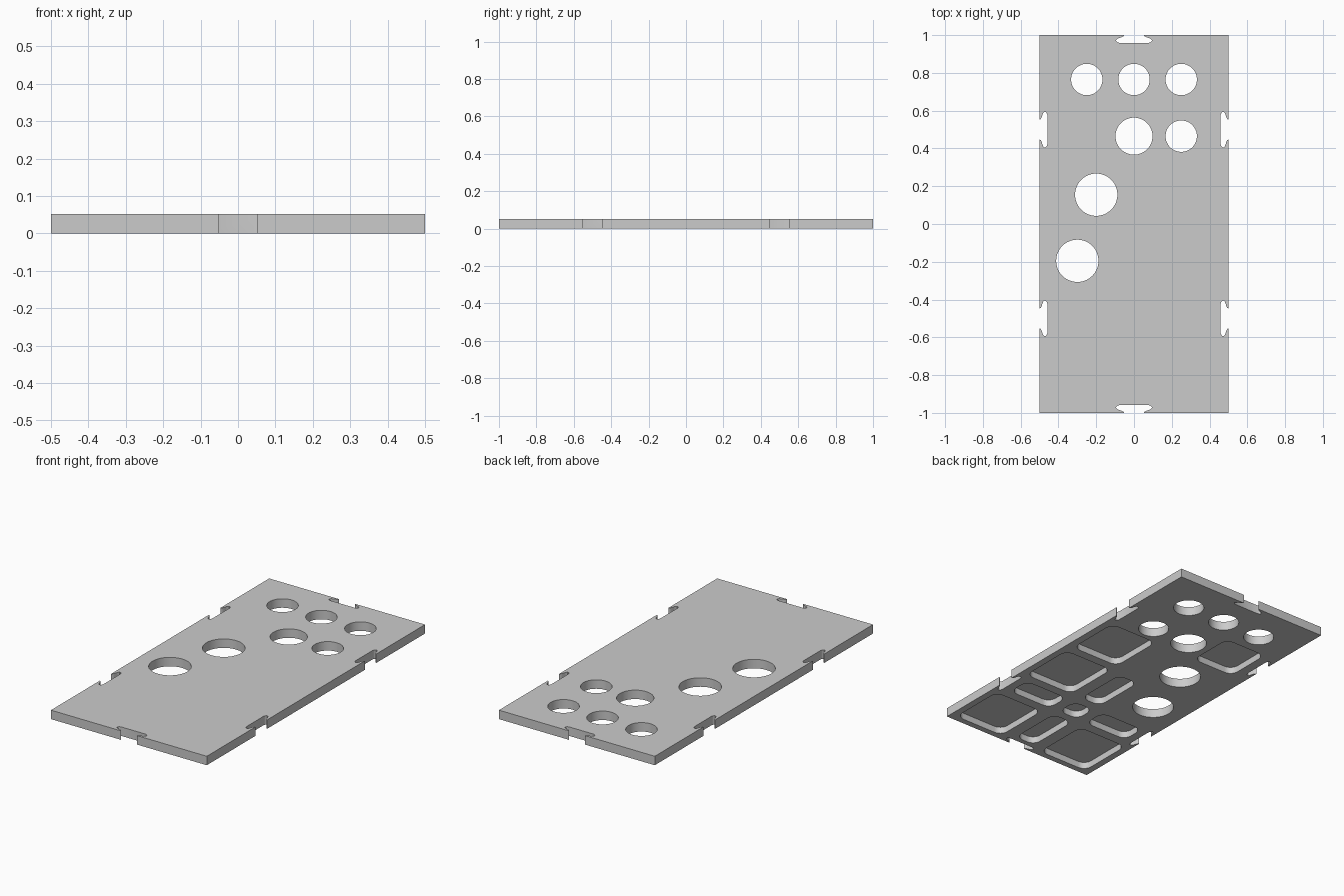
import bpy, bmesh, math
from mathutils import Matrix, Vector

cube = bpy.data.objects.get("Cube")
if cube:
    bpy.data.objects.remove(cube, do_unlink=True)

THICK = 0.052
POCKET = 0.038

grey = bpy.data.materials.new("light_grey")
grey.use_nodes = True
grey.diffuse_color = (0.6, 0.6, 0.6, 1)
grey.node_tree.nodes["Principled BSDF"].inputs["Base Color"].default_value = (0.6, 0.6, 0.6, 1)


def prism(bm, outline, z0, z1):
    """Extrude a closed 2D outline from z0 to z1."""
    face = bm.faces.new([bm.verts.new((x, y, z0)) for x, y in outline])
    new = bmesh.ops.extrude_face_region(bm, geom=[face])["geom"]
    verts = [v for v in new if isinstance(v, bmesh.types.BMVert)]
    bmesh.ops.translate(bm, verts=verts, vec=(0, 0, z1 - z0))


def rounded_rect(cx, cy, w, h, r, steps=8):
    pts = []
    for i, (sx, sy) in enumerate([(1, 1), (-1, 1), (-1, -1), (1, -1)]):
        for k in range(steps + 1):
            a = math.pi / 2 * (i + k / steps)
            pts.append((cx + sx * (w / 2 - r) + r * math.cos(a),
                        cy + sy * (h / 2 - r) + r * math.sin(a)))
    return pts


def circle(cx, cy, r, n=64):
    return [(cx + r * math.cos(2 * math.pi * k / n),
             cy + r * math.sin(2 * math.pi * k / n)) for k in range(n)]


def notch(cx, cy, angle):
    """Flared slot opening on an edge; its local +y points into the plate."""
    half = [(0.052, -0.02), (0.052, 0), (0.056, 0.006), (0.064, 0.011), (0.078, 0.015),
            (0.088, 0.019), (0.094, 0.025), (0.094, 0.031), (0.089, 0.037), (0.078, 0.041)]
    rot = Matrix.Rotation(angle, 2)
    pts = [rot @ Vector(p) for p in half + [(-x, y) for x, y in reversed(half)]]
    return [(p.x + cx, p.y + cy) for p in pts]


def make_object(name, bm):
    bmesh.ops.recalc_face_normals(bm, faces=bm.faces[:])
    mesh = bpy.data.meshes.new(name)
    bm.to_mesh(mesh)
    bm.free()
    mesh.materials.append(grey)
    obj = bpy.data.objects.new(name, mesh)
    bpy.context.collection.objects.link(obj)
    return obj


# Flat plate
bm = bmesh.new()
prism(bm, [(-0.5, -1), (0.5, -1), (0.5, 1), (-0.5, 1)], 0, THICK)
plate = make_object("panel_plate", bm)

bm = bmesh.new()
# Round through holes
for x, y, r in [(-0.25, 0.765, 0.083), (0, 0.765, 0.083), (0.25, 0.765, 0.083),
                (0, 0.465, 0.098), (0.25, 0.465, 0.083),
                (-0.2, 0.155, 0.112), (-0.3, -0.195, 0.112)]:
    prism(bm, circle(x, y, r), -0.1, 0.2)

# Joining notches on all four edges
slots = [notch(0, -1, 0), notch(0, 1, math.pi)]
for y in (-0.5, 0.5):
    slots += [notch(0.5, y, math.pi / 2), notch(-0.5, y, -math.pi / 2)]
for outline in slots:
    prism(bm, outline, -0.1, 0.2)

# Rounded weight-saving pockets in the underside
pockets = [(0.3, 0.19, 0.31, 0.33), (-0.27, 0.49, 0.27, 0.28),
           (0.3, -0.2, 0.32, 0.34), (0.3, -0.795, 0.32, 0.34), (-0.3, -0.795, 0.32, 0.34),
           (0, -0.495, 0.13, 0.13)]
for s in (-1, 1):
    pockets += [(s * 0.27, -0.495, 0.28, 0.14), (0, -0.49 + s * 0.28, 0.13, 0.32)]
for x, y, w, h in pockets:
    prism(bm, rounded_rect(x, y, w, h, 0.05), -0.1, POCKET)
cutter = make_object("panel_cutter", bm)
cutter.hide_render = True

# Cut everything out in one pass
mod = plate.modifiers.new("cutouts", 'BOOLEAN')
mod.operation = 'DIFFERENCE'
mod.solver = 'EXACT'
mod.object = cutter
bpy.ops.object.select_all(action='DESELECT')
plate.select_set(True)
bpy.context.view_layer.objects.active = plate
bpy.ops.object.modifier_apply(modifier=mod.name)
bpy.data.objects.remove(cutter, do_unlink=True)
bpy.ops.object.shade_smooth_by_angle(angle=math.radians(30))
